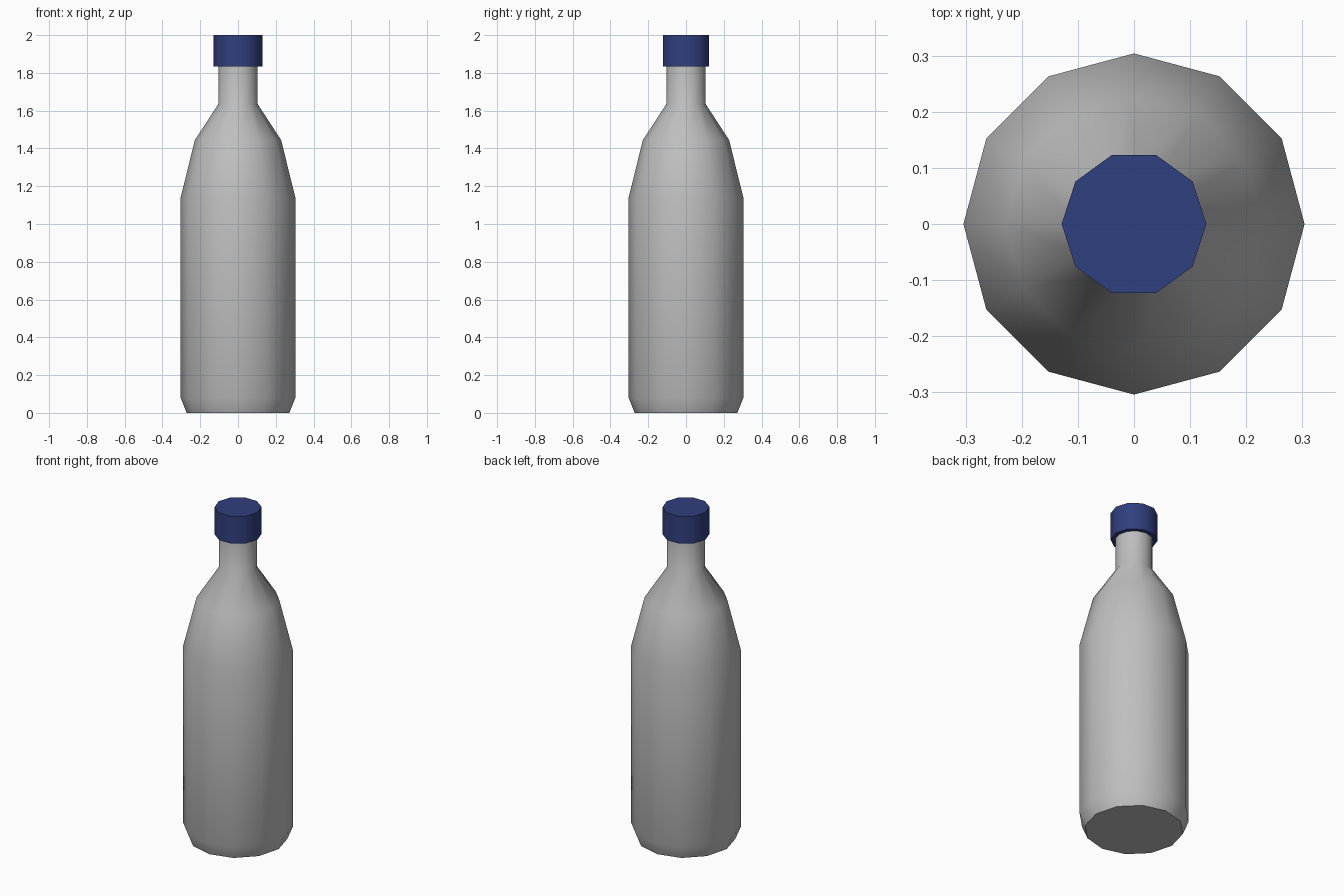
import bpy, bmesh, math

cube = bpy.data.objects.get("Cube")
if cube:
    bpy.data.objects.remove(cube, do_unlink=True)


def make_material(name, rgb):
    mat = bpy.data.materials.new(name)
    mat.use_nodes = True
    color = (*rgb, 1.0)
    mat.diffuse_color = color
    mat.node_tree.nodes["Principled BSDF"].inputs["Base Color"].default_value = color
    return mat


def lathe(name, profile, sides, mat):
    """Stack rings of (radius, height) around z and close both ends."""
    bm = bmesh.new()
    rings = []
    for radius, z in profile:
        angles = [math.tau * i / sides for i in range(sides)]
        rings.append([bm.verts.new((radius * math.cos(a), radius * math.sin(a), z))
                      for a in angles])
    for low, high in zip(rings, rings[1:]):
        for i in range(sides):
            j = (i + 1) % sides
            bm.faces.new((low[i], low[j], high[j], high[i]))
    bm.faces.new(rings[0][::-1])
    bm.faces.new(rings[-1])
    mesh = bpy.data.meshes.new(name)
    bm.to_mesh(mesh)
    bm.free()
    mesh.materials.append(mat)
    obj = bpy.data.objects.new(name, mesh)
    bpy.context.collection.objects.link(obj)
    bpy.ops.object.select_all(action="DESELECT")
    obj.select_set(True)
    bpy.context.view_layer.objects.active = obj
    bpy.ops.object.shade_smooth_by_angle(angle=math.radians(45))
    return obj


grey = make_material("bottle_grey", (0.52, 0.52, 0.52))
blue = make_material("cap_blue", (0.03, 0.05, 0.21))

# Bottle: chamfered foot, straight wall, two-step shoulder, neck running into the cap
lathe("bottle_body", [(0.272, 0), (0.304, 0.08), (0.304, 1.14), (0.228, 1.445),
                      (0.104, 1.635), (0.104, 1.9)], 12, grey)

# Screw cap
lathe("bottle_cap", [(0.129, 1.835), (0.129, 2.0)], 10, blue)
